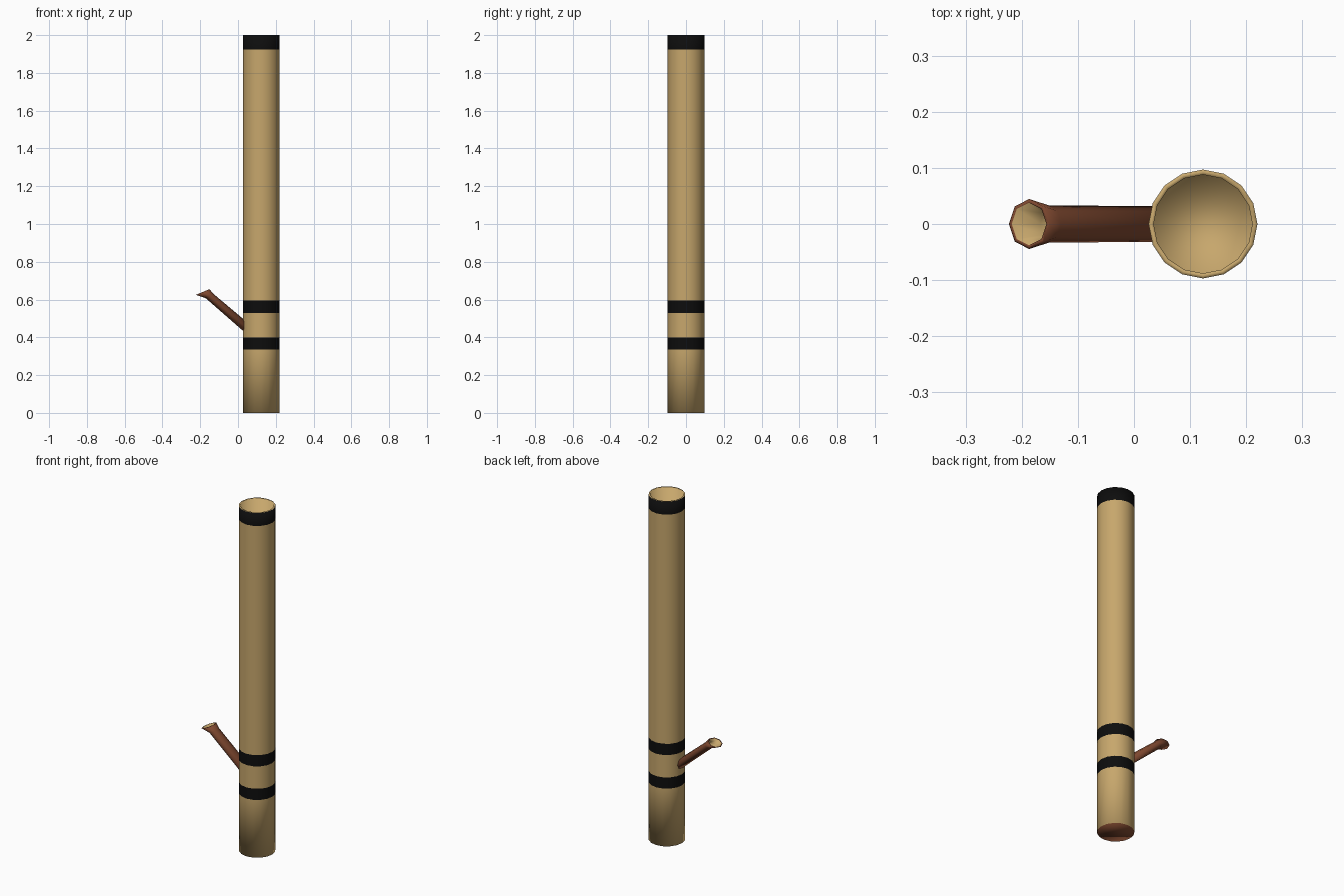
import bpy, bmesh, math

if "Cube" in bpy.data.objects:
    bpy.data.objects.remove(bpy.data.objects["Cube"])


def material(name, rgb):
    m = bpy.data.materials.new(name)
    m.diffuse_color = (*rgb, 1)
    m.use_nodes = True
    m.node_tree.nodes["Principled BSDF"].inputs["Base Color"].default_value = m.diffuse_color
    return m


TAN, BROWN, BLACK = 0, 1, 2
MATS = [material("bamboo tan", (0.57, 0.385, 0.15)),
        material("wood brown", (0.21, 0.065, 0.029)),
        material("band black", (0.004, 0.004, 0.004))]


def loft(name, rings, sides, colours, start_cap, end_cap):
    """Skin rings of (centre x, centre z, half-axis x, half-axis z, half-axis y)."""
    bm = bmesh.new()
    loops = []
    for cx, cz, ux, uz, ry in rings:
        loop = []
        for i in range(sides):
            a = 2 * math.pi * i / sides
            c, s = math.cos(a), math.sin(a)
            loop.append(bm.verts.new((cx + c * ux, s * ry, cz + c * uz)))
        loops.append(loop)
    for k, col in enumerate(colours):
        for i in range(sides):
            j = (i + 1) % sides
            f = bm.faces.new((loops[k][i], loops[k][j], loops[k + 1][j], loops[k + 1][i]))
            f.material_index = col
    bm.faces.new(loops[0][::-1]).material_index = start_cap
    bm.faces.new(loops[-1]).material_index = end_cap
    bmesh.ops.recalc_face_normals(bm, faces=bm.faces)
    for f in bm.faces:
        f.smooth = True
    me = bpy.data.meshes.new(name)
    bm.to_mesh(me)
    bm.free()
    for m in MATS:
        me.materials.append(m)
    ob = bpy.data.objects.new(name, me)
    bpy.context.collection.objects.link(ob)
    return ob


# main tube: outer wall with three bands, rim, inner wall and floor
CX, R, RI = 0.123, 0.097, 0.088
heights = [0, 0.335, 0.4, 0.53, 0.595, 1.925, 2.0]
rings = [(CX, z, R, 0, R) for z in heights]
rings += [(CX, 2.0, RI, 0, RI), (CX, 0.01, RI, 0, RI)]
loft("bamboo_tube", rings, 16,
     [TAN, BLACK, TAN, BLACK, TAN, BLACK, TAN, TAN], BROWN, TAN)

# slanted side stem with flared mouth and hollow cup
loft("side_stem", [
    (0.033, 0.461, 0.0, 0.032, 0.032),
    (-0.151, 0.619, 0.021, 0.011, 0.033),
    (-0.187, 0.640, 0.036, 0.015, 0.0445),
    (-0.187, 0.640, 0.031, 0.013, 0.038),
    (-0.150, 0.616, 0.017, 0.009, 0.027),
    (-0.110, 0.583, 0.015, 0.012, 0.026),
], 8, [BROWN, BROWN, BROWN, TAN, TAN], BROWN, TAN)
